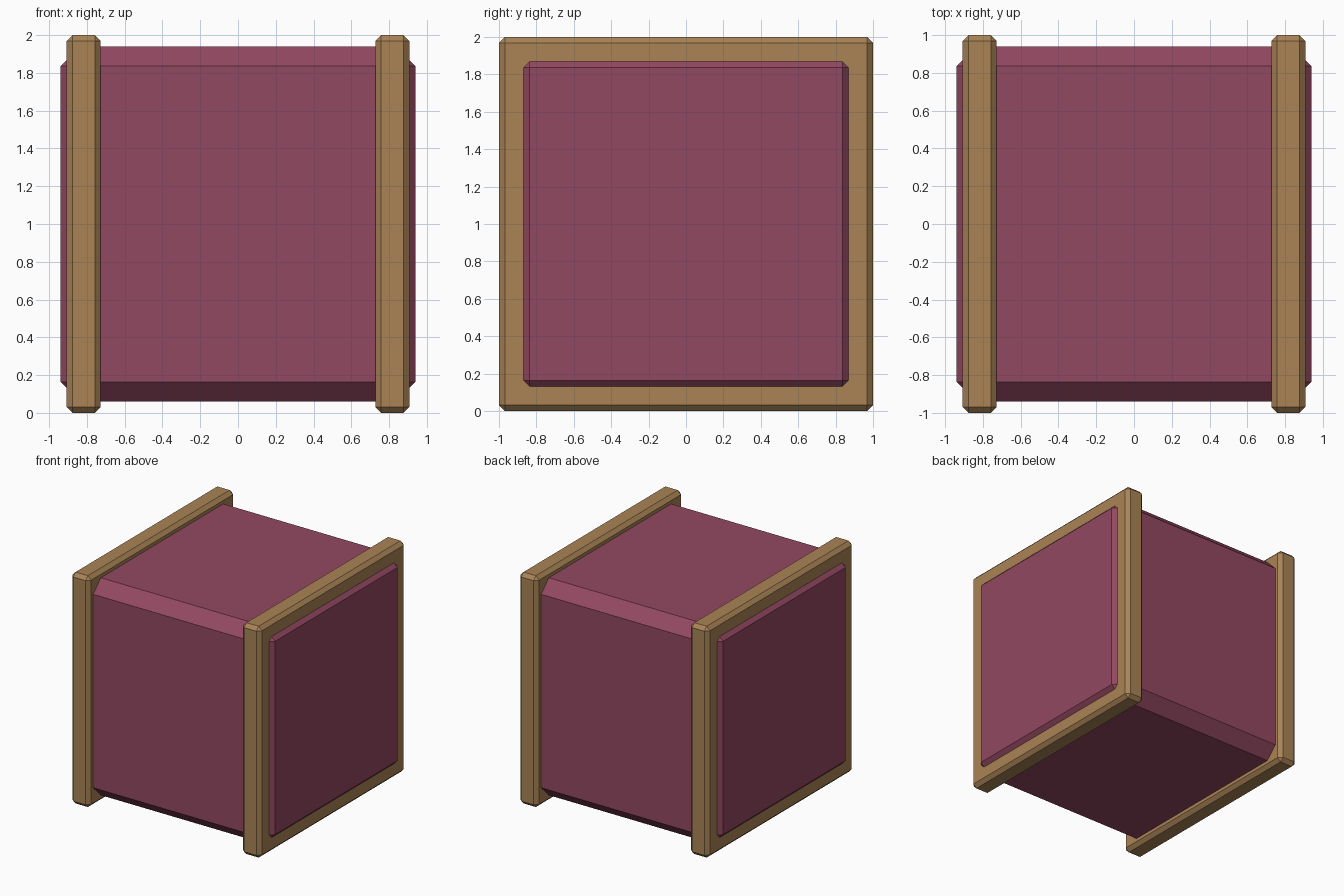
import bpy
import bmesh

if "Cube" in bpy.data.objects:
    bpy.data.objects.remove(bpy.data.objects["Cube"])


def material(name, rgb):
    mat = bpy.data.materials.new(name)
    mat.diffuse_color = (*rgb, 1.0)
    mat.use_nodes = True
    mat.node_tree.nodes["Principled BSDF"].inputs["Base Color"].default_value = mat.diffuse_color
    return mat


def chamfered_box(name, center, size, chamfer, mat):
    bm = bmesh.new()
    bmesh.ops.create_cube(bm, size=1.0)
    bmesh.ops.scale(bm, vec=size, verts=bm.verts)
    bmesh.ops.bevel(bm, geom=bm.edges[:], offset=chamfer, segments=1,
                    profile=0.5, affect='EDGES')
    bmesh.ops.recalc_face_normals(bm, faces=bm.faces)
    mesh = bpy.data.meshes.new(name)
    bm.to_mesh(mesh)
    bm.free()
    mesh.materials.append(mat)
    obj = bpy.data.objects.new(name, mesh)
    obj.location = center
    bpy.context.collection.objects.link(obj)
    return obj


plum = material("plum", (0.29, 0.065, 0.12))
wood = material("wood", (0.40, 0.23, 0.093))

# Main box with wide chamfers, its ends poking out through the bands
chamfered_box("box_body", (0, 0, 1), (1.88, 1.88, 1.88), 0.104, plum)

# Wooden bands around both ends
for side, x in (("left", -0.817), ("right", 0.817)):
    chamfered_box(side + "_band", (x, 0, 1), (0.18, 2.0, 2.0), 0.031, wood)
